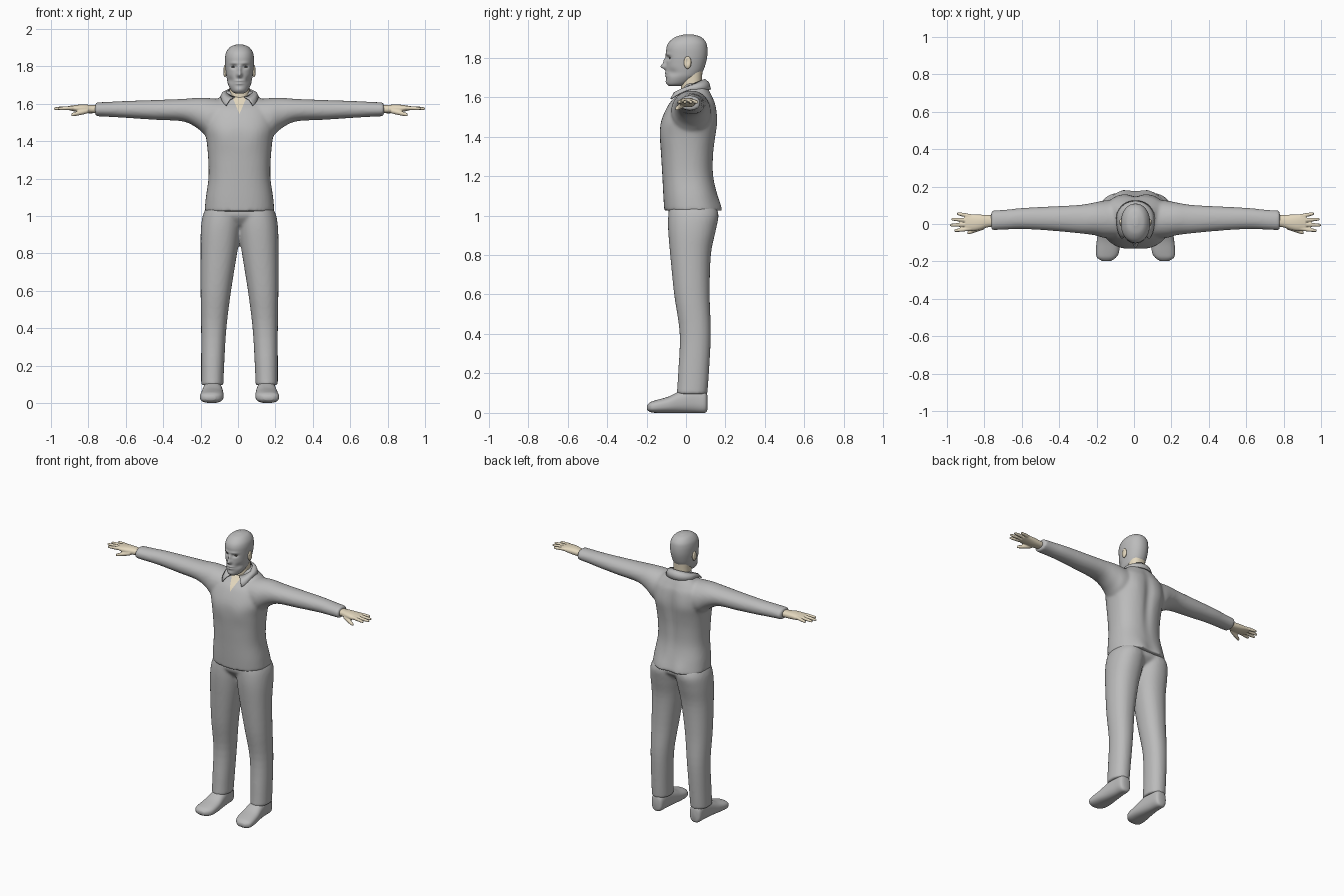
import bpy, bmesh, math
from mathutils import Vector

if "Cube" in bpy.data.objects:
    bpy.data.objects.remove(bpy.data.objects["Cube"])

CX = 0.008  # body centre line


def material(name, rgb):
    m = bpy.data.materials.new(name)
    m.use_nodes = True
    m.diffuse_color = (*rgb, 1)
    m.node_tree.nodes["Principled BSDF"].inputs["Base Color"].default_value = (*rgb, 1)
    return m


GREY = material("cloth grey", (0.5, 0.5, 0.5))
SKIN = material("pale skin", (0.78, 0.69, 0.52))
DARK = material("dark eye", (0.08, 0.07, 0.06))


def spline(rows, sub):
    """Catmull-Rom interpolation between section rows."""
    out = []
    for i in range(len(rows) - 1):
        q = [rows[max(0, min(len(rows) - 1, i + k))] for k in (-1, 0, 1, 2)]
        for s in range(sub):
            t = s / sub
            out.append([b + 0.5 * t * (c - a + t * (2*a - 5*b + 4*c - d + t * (3*(b - c) + d - a)))
                        for a, b, c, d in zip(*q)])
    return out + [list(rows[-1])]


def loft(bm, rows, axis, side=1, n=40, power=2.3, sub=4):
    """Closed skin over sections (t, u0, u1, v0, v1) stacked along an axis."""
    rings = []
    for t, u0, u1, v0, v1 in spline(rows, sub):
        ring = []
        for k in range(n):
            a = math.tau * k / n
            c, s = math.cos(a), math.sin(a)
            u = (u0 + u1) / 2 + (u1 - u0) / 2 * math.copysign(abs(c) ** (2 / power), c)
            v = (v0 + v1) / 2 + (v1 - v0) / 2 * math.copysign(abs(s) ** (2 / power), s)
            x, y, z = {"x": (t, u, v), "y": (u, t, v), "z": (u, v, t)}[axis]
            ring.append(bm.verts.new((CX + side * x, y, z)))
        rings.append(ring)
    for a, b in zip(rings, rings[1:]):
        for k in range(n):
            j = (k + 1) % n
            bm.faces.new((a[k], a[j], b[j], b[k]))
    bm.faces.new(rings[0])
    bm.faces.new(rings[-1])


def ball(bm, centre, size, side=1):
    made = bmesh.ops.create_uvsphere(bm, u_segments=20, v_segments=12, radius=1)["verts"]
    for v in made:
        v.co = Vector((CX + side * (centre[0] + v.co.x * size[0]),
                       centre[1] + v.co.y * size[1], centre[2] + v.co.z * size[2]))


def finish(name, bm, mats, voxel=0, smooth=0):
    """Make an object, optionally fusing its pieces into one skin."""
    bmesh.ops.recalc_face_normals(bm, faces=bm.faces)
    me = bpy.data.meshes.new(name)
    bm.to_mesh(me)
    bm.free()
    ob = bpy.data.objects.new(name, me)
    bpy.context.collection.objects.link(ob)
    if voxel:
        mod = ob.modifiers.new("fuse", "REMESH")
        mod.mode, mod.voxel_size = "VOXEL", voxel
        mod = ob.modifiers.new("relax", "SMOOTH")
        mod.factor, mod.iterations = 0.5, smooth
        bpy.context.view_layer.update()
        me = bpy.data.meshes.new_from_object(ob.evaluated_get(bpy.context.evaluated_depsgraph_get()))
        ob.modifiers.clear()
        ob.data = me
    me.materials.clear()
    for m in mats:
        me.materials.append(m)
    me.shade_smooth()
    return ob


def sculpt(verts, dabs):
    """Soft pushes (centre, radius, offset), repeated on both sides if off centre."""
    for c, r, off in dabs:
        for side in ((1, -1) if c[0] else (1,)):
            cc = (CX + side * c[0], c[1], c[2])
            for v in verts:
                d = sum(((v.co[k] - cc[k]) / r[k]) ** 2 for k in range(3))
                if d < 9:
                    v.co += Vector((side * off[0], off[1], off[2])) * math.exp(-d)


# shirt: torso and sleeves fused
bm = bmesh.new()
loft(bm, [(1.025, -.187, .187, -.11, .178), (1.1, -.18, .18, -.115, .16), (1.2, -.166, .166, -.12, .14),
          (1.3, -.167, .167, -.126, .14), (1.4, -.176, .176, -.131, .15), (1.48, -.19, .19, -.125, .156),
          (1.56, -.18, .18, -.09, .15), (1.6, -.15, .15, -.055, .135), (1.64, -.1, .1, -.02, .115),
          (1.67, -.068, .068, -.005, .098)], "z", power=2.4)
sleeve = [(.06, -.07, .12, 1.46, 1.62), (.16, -.075, .125, 1.42, 1.63), (.22, -.06, .115, 1.465, 1.632),
          (.3, -.05, .102, 1.505, 1.626), (.45, -.036, .094, 1.514, 1.62), (.6, -.027, .086, 1.524, 1.615),
          (.7, -.03, .076, 1.53, 1.61), (.772, -.034, .072, 1.533, 1.607)]
for s in (1, -1):
    loft(bm, sleeve, "x", s, power=2.1)
shirt = finish("shirt", bm, [GREY, SKIN], 0.009, 6)

# shirt details: spine hollow, shoulder blades, chest, and an open neck cut as a V
bm = bmesh.new()
bm.from_mesh(shirt.data)
sculpt(bm.verts, [((0, .15, 1.4), (.03, .06, .2), (0, -.012, 0)), ((.09, .15, 1.48), (.06, .06, .08), (0, .008, 0)),
                  ((.085, -.13, 1.42), (.06, .06, .06), (0, -.005, 0)), ((.07, .17, 1.04), (.05, .06, .06), (0, .01, 0))])
apex = Vector((CX, 0, 1.545))


def near_neck(f):
    c = f.calc_center_median()
    return c.y < 0.02 and c.z > 1.53 and abs(c.x - CX) < 0.08


for s in (1, -1):
    faces = [f for f in bm.faces if near_neck(f)]
    geom = faces + list({e for f in faces for e in f.edges}) + list({v for f in faces for v in f.verts})
    bmesh.ops.bisect_plane(bm, geom=geom, plane_co=apex, plane_no=(s, 0, -0.42))
for f in bm.faces:
    c = f.calc_center_median()
    f.material_index = int(near_neck(f) and abs(c.x - CX) < (c.z - apex.z) * 0.42)
    f.smooth = True
bm.to_mesh(shirt.data)
bm.free()

# shirt collar: folded band with two front points
bm = bmesh.new()
strip = []
N = 48
for k in range(N + 1):
    t = 0.38 + (math.tau - 0.76) * k / N
    s, c = math.sin(t), math.cos(t)
    w = max(0, c) ** 2
    top = Vector((CX + .066 * s, .03 - .064 * c, 1.662 - .028 * c))
    low = Vector((CX + .1 * s + math.copysign(.04, s) * w, .035 - .088 * c - .035 * w, 1.638 - .055 * w))
    mid = (top + low) / 2 + Vector((s * .006, -c * .006, .008))
    strip.append([bm.verts.new(p) for p in (top, mid, low)])
for a, b in zip(strip, strip[1:]):
    for j in (0, 1):
        bm.faces.new((a[j], a[j + 1], b[j + 1], b[j]))
collar = finish("collar", bm, [GREY])
mod = collar.modifiers.new("thickness", "SOLIDIFY")
mod.thickness, mod.offset = 0.007, 0

# trousers: two legs and a pelvis fused
bm = bmesh.new()
leg = [(.095, .086, .205, -.047, .108), (.2, .082, .205, -.04, .116), (.4, .07, .205, -.032, .126),
       (.6, .045, .208, -.06, .12), (.8, .013, .208, -.08, .126), (.92, -.004, .207, -.09, .15),
       (1.0, -.01, .197, -.09, .165), (1.05, -.01, .175, -.085, .15)]
for s in (1, -1):
    loft(bm, [(z, *((a, b)), c, d) for z, a, b, c, d in leg], "z", s, power=2.2)
loft(bm, [(.95, -.15, .15, -.05, .1), (1.0, -.19, .19, -.088, .155), (1.05, -.175, .175, -.085, .15)], "z")
finish("trousers", bm, [GREY], 0.009, 5)

# shoes
shoe = [(.108, .12, .165, .015, .09), (.095, .105, .185, 0, .115), (.04, .098, .19, 0, .13), (-.03, .09, .198, 0, .11),
        (-.09, .085, .207, 0, .082), (-.15, .088, .212, 0, .065), (-.18, .105, .205, .004, .055), (-.197, .13, .18, .015, .04)]
for s, label in ((1, "left"), (-1, "right")):
    bm = bmesh.new()
    loft(bm, shoe, "y", s, power=2.5)
    finish(label + "_shoe", bm, [GREY])

# hands: palm, four fingers and thumb fused
palm = [(.74, -.012, .045, 1.55, 1.592), (.79, -.018, .048, 1.549, 1.593), (.83, -.031, .05, 1.55, 1.596),
        (.87, -.037, .052, 1.556, 1.594), (.91, -.033, .052, 1.565, 1.588)]
fingers = [(-.025, -.036, .97), (-.003, -.006, .993), (.02, .026, .985), (.042, .056, .955)]


def digit(bm, side, start, end, r):
    rows = []
    for t, k in ((0, 1), (.4, 1), (.8, .85), (.95, .65), (1, .25)):
        p = Vector(start).lerp(Vector(end), t)
        rows.append((p.x, p.y - r * k, p.y + r * k, p.z - r * k, p.z + r * k))
    loft(bm, rows, "x", side, n=16, power=2)


for s, label in ((1, "left"), (-1, "right")):
    bm = bmesh.new()
    loft(bm, palm, "x", s)
    for y0, y1, tip in fingers:
        digit(bm, s, (.88, y0, 1.578), (tip, y1, 1.574), .0105)
    digit(bm, s, (.81, -.016, 1.562), (.9, -.048, 1.54), .013)
    finish(label + "_hand", bm, [SKIN], 0.004, 2)

# neck
bm = bmesh.new()
loft(bm, [(1.6, -.06, .06, -.025, .09), (1.66, -.054, .054, -.025, .08), (1.75, -.054, .054, -.03, .085)], "z")
finish("neck", bm, [SKIN])

# head with sculpted face; hair follows the hairline
bm = bmesh.new()
loft(bm, [(1.655, -.022, .022, -.085, -.02), (1.668, -.042, .042, -.096, .015), (1.7, -.06, .06, -.1, .06),
          (1.73, -.067, .067, -.101, .085), (1.77, -.073, .073, -.1, .1), (1.81, -.077, .077, -.1, .108),
          (1.85, -.077, .077, -.099, .108), (1.88, -.069, .069, -.085, .1), (1.905, -.048, .048, -.052, .075),
          (1.917, -.015, .015, -.01, .035)], "z", n=112, power=2.15, sub=9)
sculpt(bm.verts, [((0, -.1, 1.755), (.013, .05, .014), (0, -.027, 0)), ((0, -.1, 1.782), (.01, .05, .02), (0, -.014, 0)),
                  ((.031, -.09, 1.798), (.017, .05, .011), (0, .011, 0)), ((.028, -.09, 1.817), (.024, .04, .008), (0, -.005, 0)),
                  ((0, -.1, 1.722), (.022, .04, .006), (0, -.007, 0)), ((0, -.1, 1.707), (.02, .04, .006), (0, -.006, 0)),
                  ((0, -.1, 1.676), (.022, .04, .012), (0, -.005, 0)), ((.05, -.07, 1.725), (.02, .04, .02), (-.005, .004, 0))])
for f in bm.faces:
    c = f.calc_center_median()
    face = c.z < 1.85 and c.y < -.04
    jaw = c.z < 1.755 and c.y < .035
    f.material_index = int(face or jaw or c.z < 1.695)
finish("head", bm, [GREY, SKIN])

# ears and eyes
for s, label in ((1, "left"), (-1, "right")):
    bm = bmesh.new()
    ball(bm, (.077, .008, 1.775), (.011, .019, .032), s)
    sculpt(bm.verts, [((.09, .005, 1.78), (.008, .009, .015), (-.008, 0, 0))])
    finish(label + "_ear", bm, [SKIN])
    bm = bmesh.new()
    ball(bm, (.031, -.077, 1.797), (.012, .009, .005), s)
    finish(label + "_eye", bm, [DARK])
